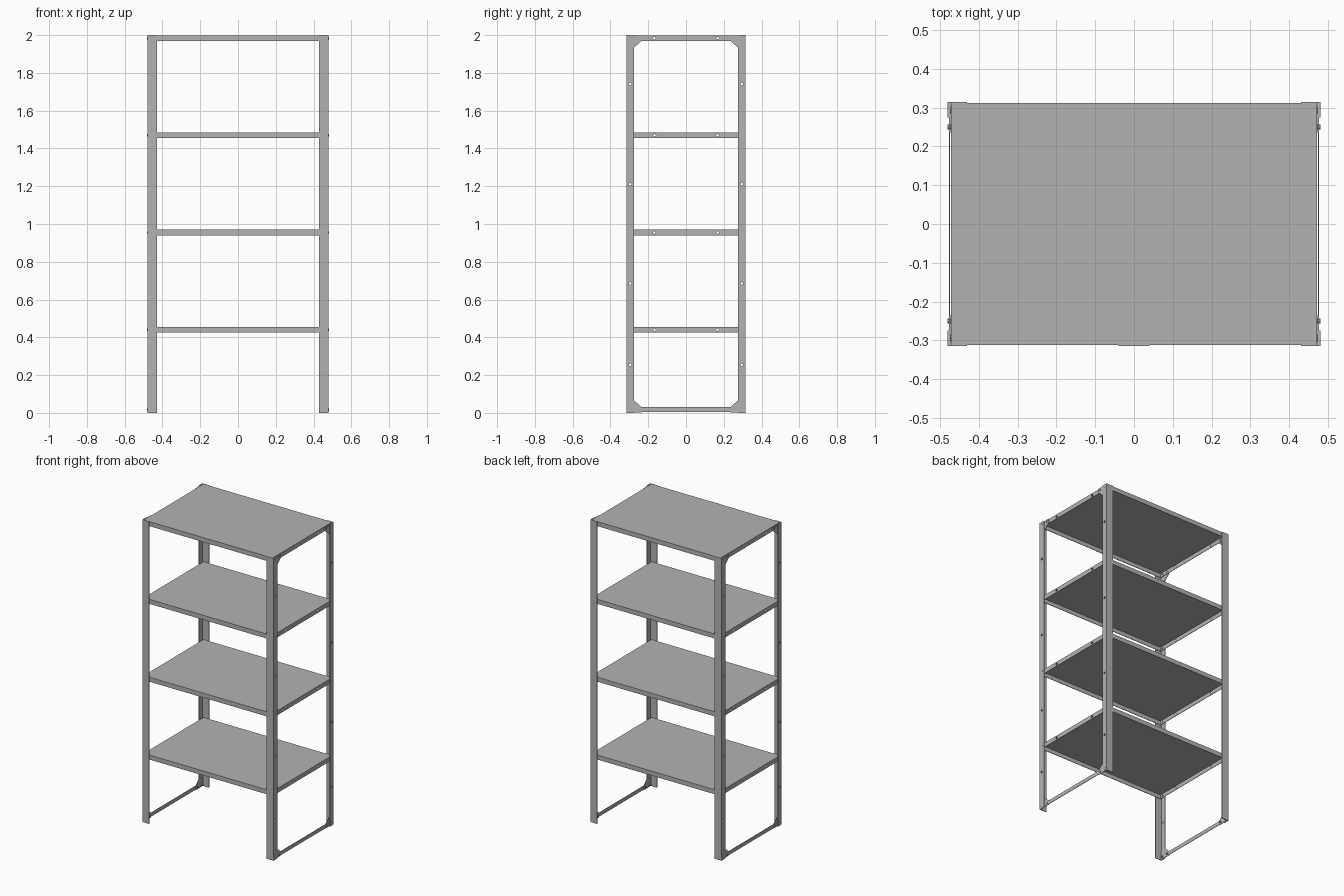
import bpy, bmesh, math
from mathutils import Matrix, Vector

if "Cube" in bpy.data.objects:
    bpy.data.objects.remove(bpy.data.objects["Cube"])

T = 0.003                                  # sheet thickness
SHELF_TOPS = (0.455, 0.97, 1.485, 1.999)
SKIRT = 0.03

grey = bpy.data.materials.new("steel grey")
grey.diffuse_color = (0.45, 0.45, 0.45, 1)
grey.use_nodes = True
grey.node_tree.nodes["Principled BSDF"].inputs["Base Color"].default_value = grey.diffuse_color


def finish(name, bm):
    bmesh.ops.recalc_face_normals(bm, faces=bm.faces)
    me = bpy.data.meshes.new(name)
    bm.to_mesh(me)
    bm.free()
    ob = bpy.data.objects.new(name, me)
    bpy.context.collection.objects.link(ob)
    me.materials.append(grey)
    return ob


def prism(name, points, offset):
    """Extrude a closed 3D outline along an offset vector."""
    bm = bmesh.new()
    face = bm.faces.new([bm.verts.new(p) for p in points])
    ext = bmesh.ops.extrude_face_region(bm, geom=[face], use_keep_orig=True)
    moved = [v for v in ext["geom"] if isinstance(v, bmesh.types.BMVert)]
    bmesh.ops.translate(bm, verts=moved, vec=Vector(offset))
    return finish(name, bm)


def pegs(name, spots, x0, x1, radius, sides):
    """Cylinders along x at a list of (y, z) spots."""
    bm = bmesh.new()
    for y, z in spots:
        m = Matrix.Translation(((x0 + x1) / 2, y, z)) @ Matrix.Rotation(math.pi / 2, 4, "Y")
        bmesh.ops.create_cone(bm, cap_ends=True, segments=sides, radius1=radius,
                              radius2=radius, depth=x1 - x0, matrix=m)
    return finish(name, bm)


def mirror(ob, x=True, y=True):
    mod = ob.modifiers.new("mirror", "MIRROR")
    mod.use_axis = (x, y, False)
    mod.use_mirror_merge = False


def cut(ob, cutter):
    mod = ob.modifiers.new("holes", "BOOLEAN")
    mod.operation = "DIFFERENCE"
    mod.solver = "EXACT"
    mod.object = cutter
    cutter.hide_render = True
    cutter.hide_viewport = True


# Angle posts with drilled side flanges
post = prism("corner_posts",
             [(0.43, -0.315, 0), (0.48, -0.315, 0), (0.48, -0.275, 0),
              (0.48 - T, -0.275, 0), (0.48 - T, -0.315 + T, 0), (0.43, -0.315 + T, 0)],
             (0, 0, 2))
cut(post, pegs("post_hole_cutter", [(-0.295, z) for z in (0.255, 0.685, 1.21, 1.74)],
               0.46, 0.5, 0.007, 12))
mirror(post)

# Tray shelves with folded skirts, open underneath
for i, top in enumerate(SHELF_TOPS):
    bm = bmesh.new()
    bmesh.ops.create_cube(bm, size=1, matrix=Matrix.Translation((0, 0, top - SKIRT / 2))
                          @ Matrix.Diagonal((0.942, 0.624, SKIRT, 1)))
    bmesh.ops.delete(bm, geom=[f for f in bm.faces if f.normal.z < -0.5], context="FACES")
    shelf = finish(f"shelf_{i + 1}", bm)
    fold = shelf.modifiers.new("sheet", "SOLIDIFY")
    fold.thickness = T
    fold.offset = -1
    fold.use_even_offset = True
    cut(shelf, pegs(f"shelf_hole_cutter_{i + 1}",
                    [(y, top - SKIRT / 2) for y in (-0.167, 0.167)], -0.6, 0.6, 0.007, 12))

# Floor rails joining the posts on each side
rail = prism("floor_rails",
             [(0.474, -0.312, 0.005), (0.474, 0.312, 0.005),
              (0.474, 0.312, 0.03), (0.474, -0.312, 0.03)], (T, 0, 0))
mirror(rail, y=False)

# Chamfered gusset plates at the top and bottom corners
for name, z, s in (("top_gussets", 1.998, -1), ("bottom_gussets", 0.002, 1)):
    outline = [(-0.312, 0), (-0.235, 0), (-0.235, 0.028), (-0.272, 0.062), (-0.312, 0.062)]
    mirror(prism(name, [(0.4735, y, z + s * h) for y, h in outline], (T, 0, 0)))

# Bolts through posts, gussets and shelf skirts
spots = [(-0.291, t - SKIRT / 2) for t in SHELF_TOPS]
spots += [(-0.25, 1.984), (-0.25, 0.017), (-0.297, 0.017)]
mirror(pegs("bolts", spots, 0.465, 0.4805, 0.006, 8))

# Thin plate on the front of the top shelf
prism("front_plate", [(-0.04, -0.312, 1.969), (0.04, -0.312, 1.969),
                      (0.04, -0.312, 1.999), (-0.04, -0.312, 1.999)], (0, -0.002, 0))
